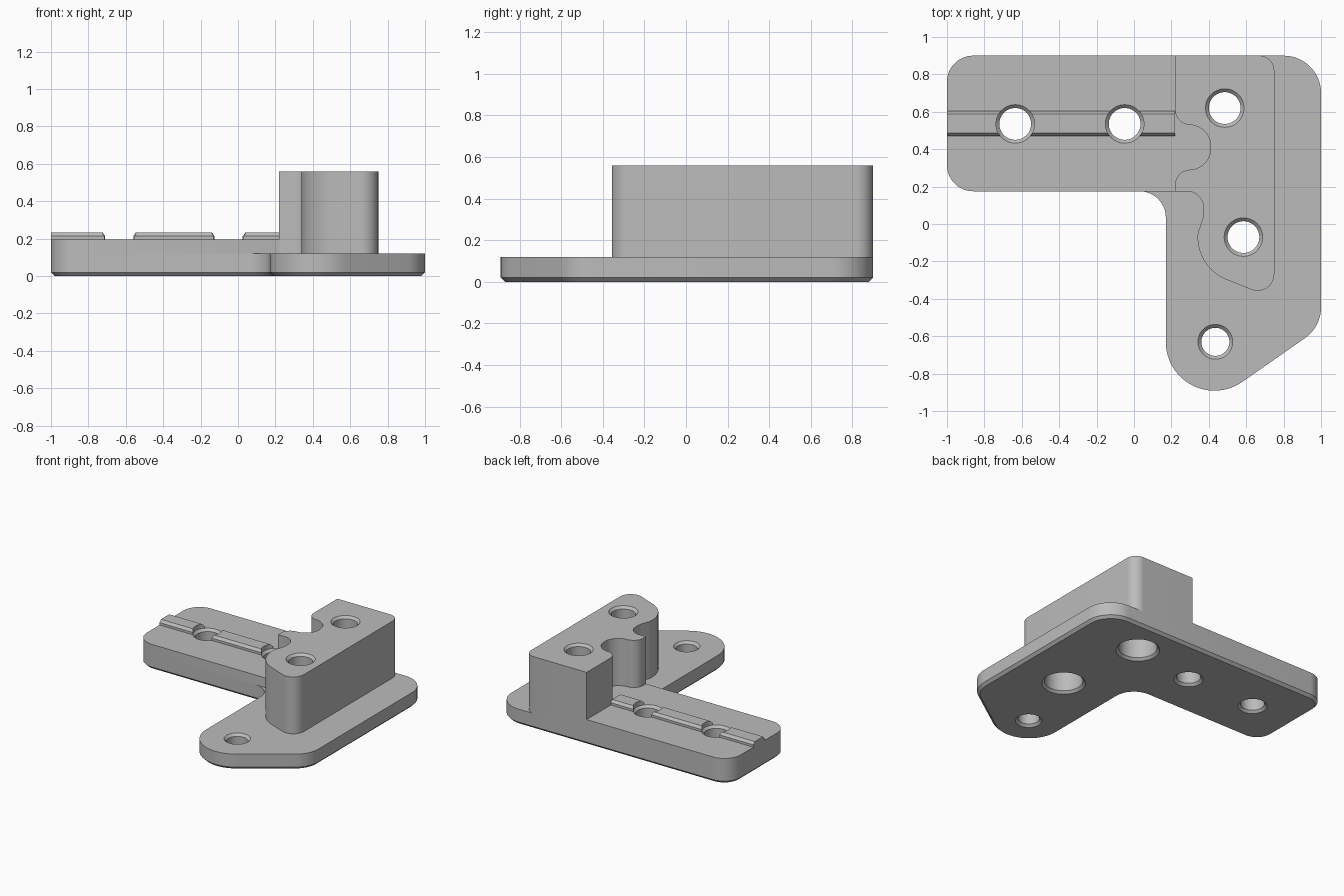
import bpy, bmesh, math
from mathutils import Vector

if "Cube" in bpy.data.objects:
    bpy.data.objects.remove(bpy.data.objects["Cube"])

grey = bpy.data.materials.new("light_grey")
grey.use_nodes = True
COLOUR = (0.5, 0.5, 0.5, 1)
grey.diffuse_color = COLOUR
grey.node_tree.nodes["Principled BSDF"].inputs["Base Color"].default_value = COLOUR


def rounded(corners, step=math.radians(6)):
    """Outline from (x, y, radius) corners, each replaced by a tangent arc."""
    points = []
    for i, (x, y, r) in enumerate(corners):
        p = Vector((x, y))
        a = (Vector(corners[i - 1][:2]) - p).normalized()
        b = (Vector(corners[(i + 1) % len(corners)][:2]) - p).normalized()
        if r == 0:
            points.append(p)
            continue
        half = a.angle(b) / 2
        centre = p + (a + b).normalized() * (r / math.sin(half))
        start = p + a * (r / math.tan(half)) - centre
        end = p + b * (r / math.tan(half)) - centre
        turn = math.atan2(start.x * end.y - start.y * end.x, start.dot(end))
        n = max(2, math.ceil(abs(turn) / step))
        for k in range(n + 1):
            t = turn * k / n
            points.append(centre + Vector((
                start.x * math.cos(t) - start.y * math.sin(t),
                start.x * math.sin(t) + start.y * math.cos(t))))
    return points


def finish(bm, name):
    bmesh.ops.recalc_face_normals(bm, faces=bm.faces)
    mesh = bpy.data.meshes.new(name)
    bm.to_mesh(mesh)
    bm.free()
    mesh.materials.append(grey)
    obj = bpy.data.objects.new(name, mesh)
    bpy.context.collection.objects.link(obj)
    return obj


def extrude(name, ring, direction, bottom_chamfer=0):
    bm = bmesh.new()
    base = bm.faces.new([bm.verts.new(p) for p in ring])
    out = bmesh.ops.extrude_face_region(bm, geom=[base], use_keep_orig=True)
    verts = [v for v in out["geom"] if isinstance(v, bmesh.types.BMVert)]
    bmesh.ops.translate(bm, verts=verts, vec=direction)
    bmesh.ops.recalc_face_normals(bm, faces=bm.faces)
    if bottom_chamfer:
        bmesh.ops.bevel(bm, geom=list(base.edges), offset=bottom_chamfer,
                        segments=1, affect='EDGES')
    return finish(bm, name)


def prism(name, corners, z0, z1, bottom_chamfer=0):
    ring = [(p.x, p.y, z0) for p in rounded(corners)]
    return extrude(name, ring, (0, 0, z1 - z0), bottom_chamfer)


def lathe(bm, x, y, profile, sides=48):
    rings = [[bm.verts.new((x + r * math.cos(math.tau * k / sides),
                            y + r * math.sin(math.tau * k / sides), z))
              for k in range(sides)] for r, z in profile]
    for low, high in zip(rings, rings[1:]):
        for k in range(sides):
            n = (k + 1) % sides
            bm.faces.new((low[k], low[n], high[n], high[k]))
    bm.faces.new(rings[0][::-1])
    bm.faces.new(rings[-1])


PLATE, ARM, BLOCK = 0.12, 0.195, 0.56
CH = 0.018

# Base plate with a chamfered underside
plate = prism("base_plate", [
    (-1, 0.9, 0.14), (-1, 0.175, 0.14), (0.17, 0.175, 0.14),
    (0.17, -1.13, 0.26), (1, -0.55, 0.2), (1, 0.9, 0.2)], 0, PLATE, 0.02)

# Raised arm, its inner end hidden in the block
arm = prism("raised_arm", [
    (-1, 0.9, 0.14), (-1, 0.175, 0.14), (0.22, 0.175, 0),
    (0.45, 0.28, 0), (0.45, 0.7, 0), (0.22, 0.9, 0)], PLATE, ARM)

# Tall block with a rounded notch and a bulge around the front hole
block = prism("tall_block", [
    (0.22, 0.9, 0), (0.22, 0.53, 0.08), (0.41, 0.53, 0.115),
    (0.41, 0.29, 0.115), (0.22, 0.29, 0.08), (0.22, 0.175, 0),
    (0.372, 0.175, 0.09), (0.372, 0.04, 0.1), (0.34, -0.05, 0.1),
    (0.34, -0.236, 0.245), (0.75, -0.4, 0.09), (0.75, 0.9, 0.08)],
    PLATE, BLOCK)

# Guide rail with chamfered top edges
rail_section = [(0.47, 0.18), (0.605, 0.18), (0.605, 0.213),
                (0.588, 0.232), (0.487, 0.232), (0.47, 0.213)]
rail = extrude("guide_rail", [(-1, y, z) for y, z in rail_section], (1.22, 0, 0))

# Screw holes: bore, chamfers at both ends, optional wide counterbore below
holes = bmesh.new()
for x, y, r, top, bore in [
        (-0.635, 0.535, 0.085, ARM, 0), (-0.05, 0.535, 0.085, ARM, 0),
        (0.485, 0.62, 0.085, BLOCK, 0.135), (0.585, -0.07, 0.085, BLOCK, 0.135),
        (0.435, -0.63, 0.075, PLATE, 0)]:
    low = bore or r
    profile = [(low + CH, -0.05), (low + CH, 0), (low, CH)]
    if bore:
        profile += [(bore, 0.32), (r, 0.32)]
    profile += [(r, top - CH), (r + CH, top), (r + CH, top + 0.1)]
    lathe(holes, x, y, profile)
cutter = finish(holes, "hole_cutter")
cutter.hide_render = True

for part in (plate, arm, block, rail):
    bpy.ops.object.select_all(action='DESELECT')
    part.select_set(True)
    bpy.context.view_layer.objects.active = part
    cut = part.modifiers.new("holes", 'BOOLEAN')
    cut.operation = 'DIFFERENCE'
    cut.solver = 'EXACT'
    cut.object = cutter
    bpy.ops.object.modifier_apply(modifier=cut.name)
    bpy.ops.object.shade_smooth_by_angle(angle=math.radians(25))

bpy.data.objects.remove(cutter)
